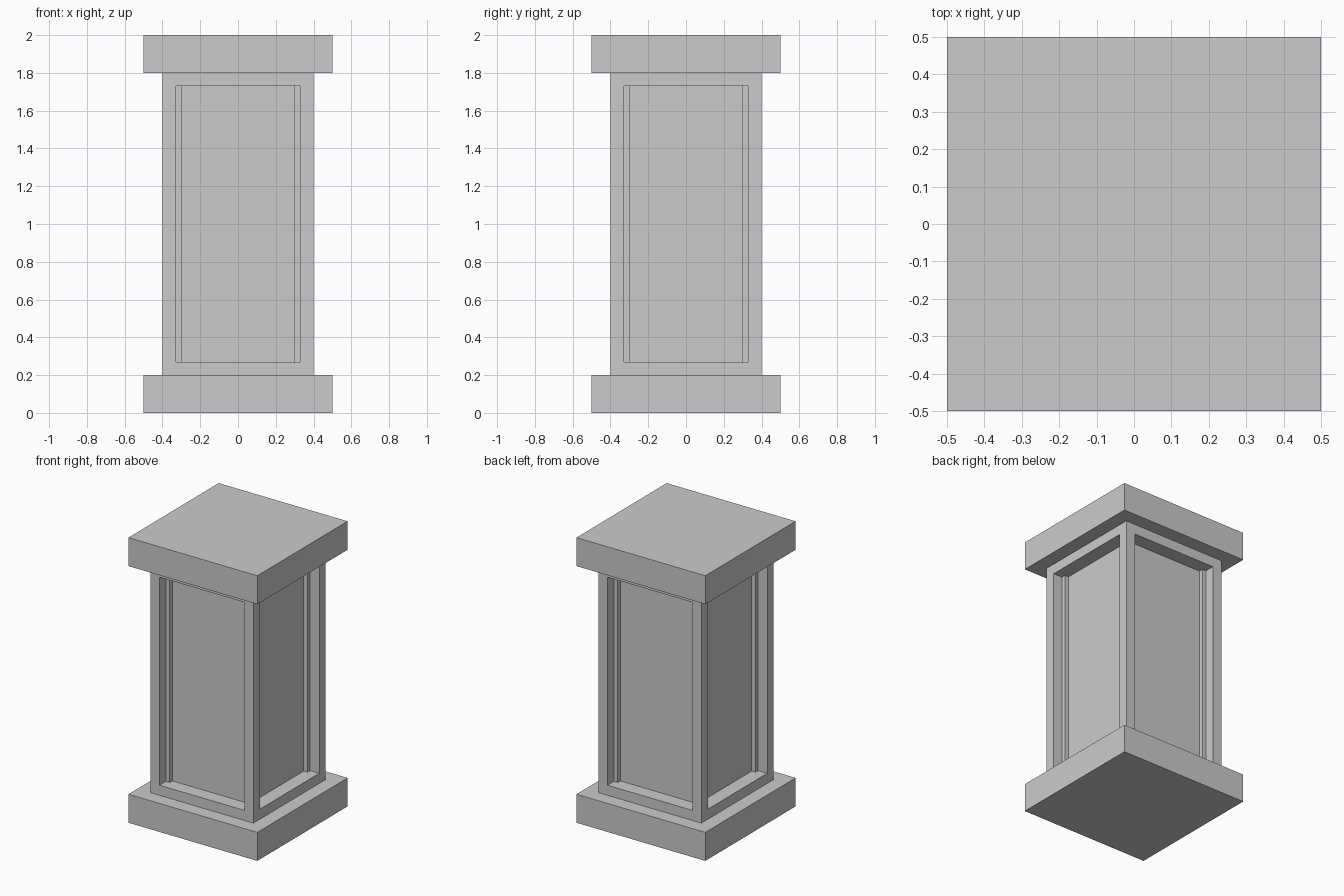
import bpy
import bmesh
from mathutils import Matrix

cube = bpy.data.objects.get("Cube")
if cube:
    bpy.data.objects.remove(cube, do_unlink=True)

# Single stone colour
stone = bpy.data.materials.new("grey_stone")
stone.use_nodes = True
colour = (0.6, 0.6, 0.6, 1.0)
stone.diffuse_color = colour
bsdf = next(n for n in stone.node_tree.nodes if n.type == "BSDF_PRINCIPLED")
bsdf.inputs["Base Color"].default_value = colour


def make_block(name, width, bottom, top, panel_border=0.0, panel_depth=0.0):
    """Square block, optionally with a recessed panel on each side."""
    bm = bmesh.new()
    size = Matrix.Diagonal((width, width, top - bottom, 1.0))
    place = Matrix.Translation((0, 0, (bottom + top) / 2))
    bmesh.ops.create_cube(bm, size=1.0, matrix=place @ size)
    bm.normal_update()
    if panel_depth:
        sides = [f for f in bm.faces if abs(f.normal.z) < 0.5]
        for face in sides:
            inward = -face.normal.copy()
            bmesh.ops.inset_individual(bm, faces=[face], thickness=panel_border)
            # Push the panel straight in so the reveal has square edges
            pushed = bmesh.ops.extrude_discrete_faces(bm, faces=[face])["faces"][0]
            rim = list(pushed.edges)
            bmesh.ops.translate(bm, verts=list(pushed.verts), vec=inward * panel_depth)
    bm.normal_update()
    mesh = bpy.data.meshes.new(name)
    bm.to_mesh(mesh)
    bm.free()
    mesh.materials.append(stone)
    obj = bpy.data.objects.new(name, mesh)
    bpy.context.collection.objects.link(obj)
    return obj


# Base slab, panelled shaft and cap slab
make_block("base_slab", 1.0, 0.0, 0.2)
make_block("panelled_shaft", 0.8, 0.2, 1.8, panel_border=0.1, panel_depth=0.1)
make_block("cap_slab", 1.0, 1.8, 2.0)
